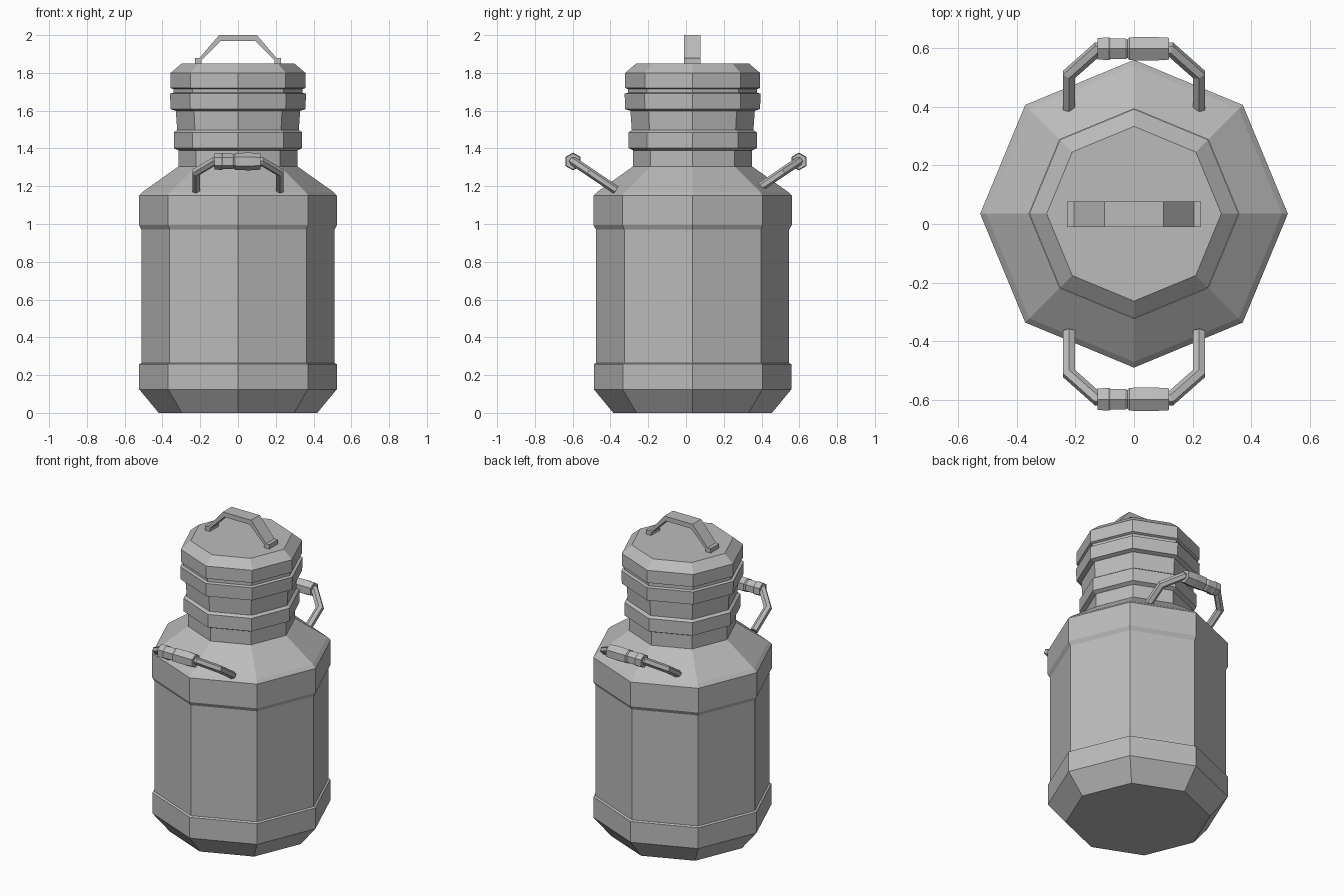
import bpy, bmesh
from math import cos, sin, tau
from mathutils import Vector

cube = bpy.data.objects.get("Cube")
if cube:
    bpy.data.objects.remove(cube, do_unlink=True)

metal = bpy.data.materials.new("grey metal")
metal.use_nodes = True
COLOUR = (0.5, 0.5, 0.5, 1)
metal.diffuse_color = COLOUR
metal.node_tree.nodes["Principled BSDF"].inputs["Base Color"].default_value = COLOUR


def finish(name, bm):
    bmesh.ops.recalc_face_normals(bm, faces=bm.faces)
    mesh = bpy.data.meshes.new(name)
    bm.to_mesh(mesh)
    bm.free()
    mesh.materials.append(metal)
    obj = bpy.data.objects.new(name, mesh)
    bpy.context.collection.objects.link(obj)
    return obj


def sweep(name, points, radii, sides, up):
    """Flat-sided tube with mitred corners, capped at both ends."""
    bm = bmesh.new()
    points = [Vector(p) for p in points]
    up = Vector(up).normalized()
    rings = []
    for i, (p, r) in enumerate(zip(points, radii)):
        before = (p - points[max(i - 1, 0)]).normalized()
        after = (points[min(i + 1, len(points) - 1)] - p).normalized()
        tangent = (before + after).normalized()
        side = up.cross(tangent).normalized()
        mitre = 1 / max(tangent.dot(after if after.length else before), 0.5)
        rings.append([bm.verts.new(p + r * (up * cos(tau * k / sides)
                                            + side * mitre * sin(tau * k / sides)))
                      for k in range(sides)])
    for a, b in zip(rings, rings[1:]):
        for k in range(sides):
            n = (k + 1) % sides
            bm.faces.new((a[k], a[n], b[n], b[k]))
    bm.faces.new(rings[0])
    bm.faces.new(rings[-1])
    return finish(name, bm)


CENTRE_Y = 0.035


def octagon(name, profile):
    """Eight-sided vessel part from (radius, height) pairs."""
    return sweep(name, [(0, CENTRE_Y, z) for r, z in profile],
                 [r for r, z in profile], 8, (1, 0, 0))


# Churn body with raised bands at the foot and shoulder
octagon("body", [(0.42, 0), (0.523, 0.125), (0.523, 0.258), (0.511, 0.264),
                 (0.511, 0.97), (0.525, 0.995), (0.525, 1.15), (0.505, 1.17),
                 (0.315, 1.305)])
# Neck with a raised collar
octagon("neck", [(0.315, 1.28), (0.315, 1.39), (0.34, 1.402), (0.34, 1.485),
                 (0.322, 1.497), (0.33, 1.61)])
# Lid with a groove and chamfered top
octagon("lid", [(0.325, 1.598), (0.357, 1.608), (0.36, 1.69), (0.342, 1.695),
                (0.342, 1.714), (0.357, 1.72), (0.357, 1.8), (0.298, 1.85)])

# Strap handle on the lid, extruded from half an outline mirrored in x
half = [(0.1, 2.0), (0.205, 1.878), (0.228, 1.878), (0.228, 1.845),
        (0.192, 1.845), (0.192, 1.868), (0.09, 1.97)]
outline = half + [(-x, z) for x, z in reversed(half)]
bm = bmesh.new()
front = bm.faces.new([bm.verts.new((x, -0.01, z)) for x, z in outline])
back = bmesh.ops.extrude_face_region(bm, geom=[front], use_keep_orig=True)["geom"]
bmesh.ops.translate(bm, vec=(0, 0.087, 0),
                    verts=[v for v in back if isinstance(v, bmesh.types.BMVert)])
finish("lid_handle", bm)

# Carrying handles, front and back: bent bar with a ridged grip
for name, s in (("front", -1), ("back", 1)):
    arm = [(0.222, s * 0.37, 1.18), (0.222, s * 0.51, 1.274), (0.125, s * 0.596, 1.332)]
    path = arm + [(-x, y, z) for x, y, z in reversed(arm)]
    normal = (0, -s * 0.56, 0.83)
    sweep(name + "_handle_bar", path, [0.023] * len(path), 6, normal)
    grip = [(-0.125, 0.042), (-0.085, 0.045), (-0.08, 0.041), (-0.03, 0.041),
            (-0.023, 0.036), (-0.016, 0.045), (0.06, 0.047), (0.12, 0.043)]
    sweep(name + "_handle_grip", [(x, s * 0.598, 1.331) for x, r in grip],
          [r for x, r in grip], 6, (0, 0, 1))
